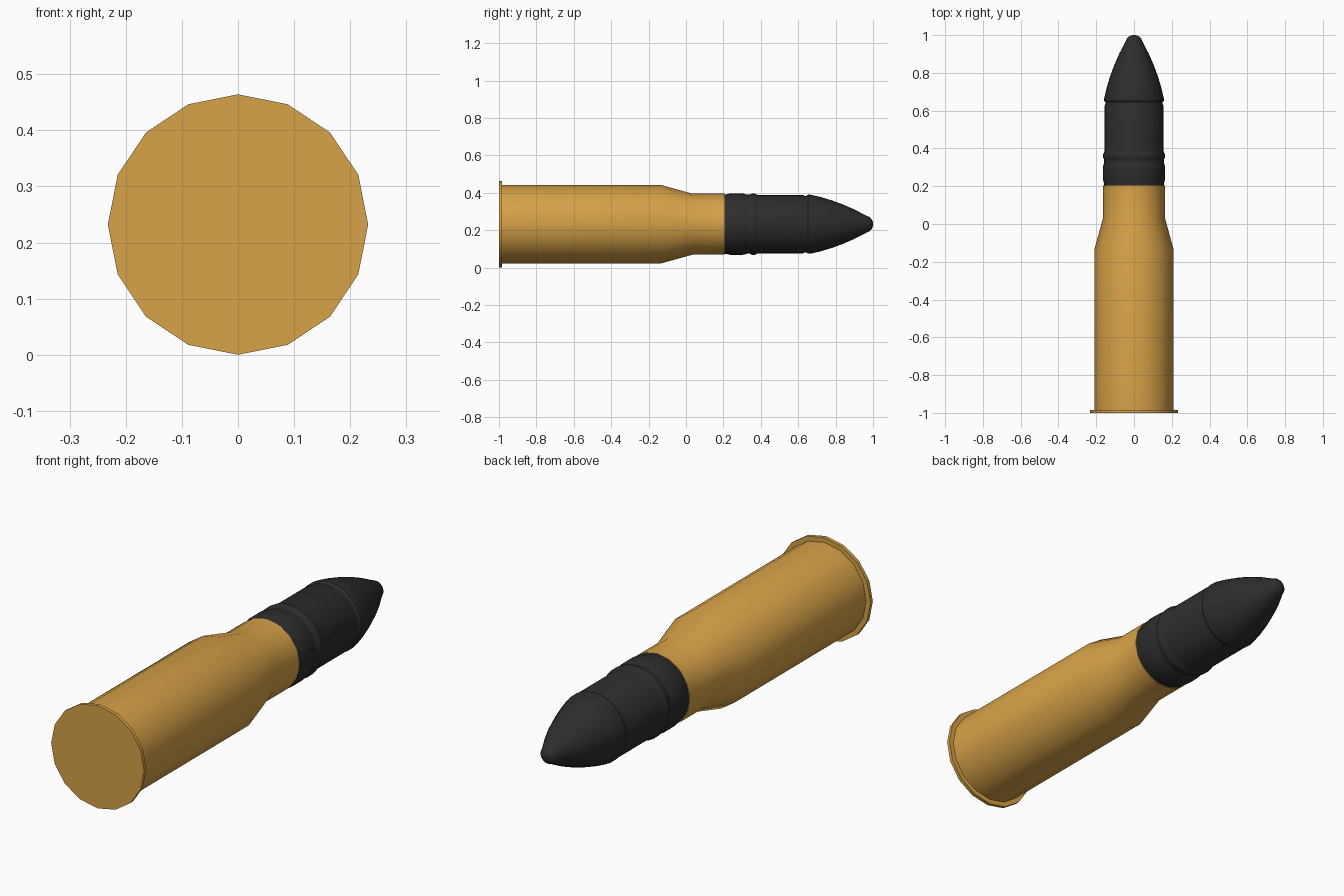
import bpy, bmesh, math

if "Cube" in bpy.data.objects:
    bpy.data.objects.remove(bpy.data.objects["Cube"])

AXIS_Z = 0.232  # height of the shell's long axis


def material(name, color):
    m = bpy.data.materials.new(name)
    m.diffuse_color = (*color, 1)
    m.use_nodes = True
    m.node_tree.nodes["Principled BSDF"].inputs["Base Color"].default_value = m.diffuse_color
    return m


def lathe(name, profile, sides, mat):
    """Revolve (y, radius) points around the long axis and cap both ends."""
    bm = bmesh.new()
    rings = []
    for y, r in profile:
        rings.append([bm.verts.new((r * math.cos(2 * math.pi * i / sides), y,
                                    AXIS_Z + r * math.sin(2 * math.pi * i / sides)))
                      for i in range(sides)])
    for a, b in zip(rings, rings[1:]):
        for i in range(sides):
            j = (i + 1) % sides
            bm.faces.new((a[i], a[j], b[j], b[i]))
    bm.faces.new(rings[0])
    bm.faces.new(rings[-1])
    bmesh.ops.recalc_face_normals(bm, faces=bm.faces)
    mesh = bpy.data.meshes.new(name)
    bm.to_mesh(mesh)
    bm.free()
    mesh.materials.append(mat)
    ob = bpy.data.objects.new(name, mesh)
    bpy.context.collection.objects.link(ob)
    bpy.ops.object.select_all(action='DESELECT')
    ob.select_set(True)
    bpy.context.view_layer.objects.active = ob
    bpy.ops.object.shade_smooth_by_angle(angle=math.radians(35))
    return ob


brass = material("brass", (0.68, 0.36, 0.065))
dark = material("dark_steel", (0.026, 0.026, 0.026))

# Cartridge case: rim, body, shoulder, neck
lathe("cartridge_case", [
    (-1.0, 0.232), (-0.984, 0.232), (-0.984, 0.21), (-0.135, 0.21),
    (0.035, 0.163), (0.205, 0.163)], 16, brass)

# Projectile: driving band, ring, body, groove, ogive nose
lathe("projectile", [
    (0.19, 0.159), (0.215, 0.159), (0.23, 0.163), (0.25, 0.165), (0.29, 0.165),
    (0.31, 0.163), (0.325, 0.158), (0.342, 0.158), (0.352, 0.164), (0.365, 0.165),
    (0.38, 0.158), (0.39, 0.156), (0.625, 0.156), (0.637, 0.151), (0.645, 0.152),
    (0.652, 0.158), (0.664, 0.158), (0.72, 0.145), (0.78, 0.127), (0.84, 0.105),
    (0.90, 0.079), (0.965, 0.045), (0.982, 0.038), (0.993, 0.026), (1.0, 0.010)],
    32, dark)
